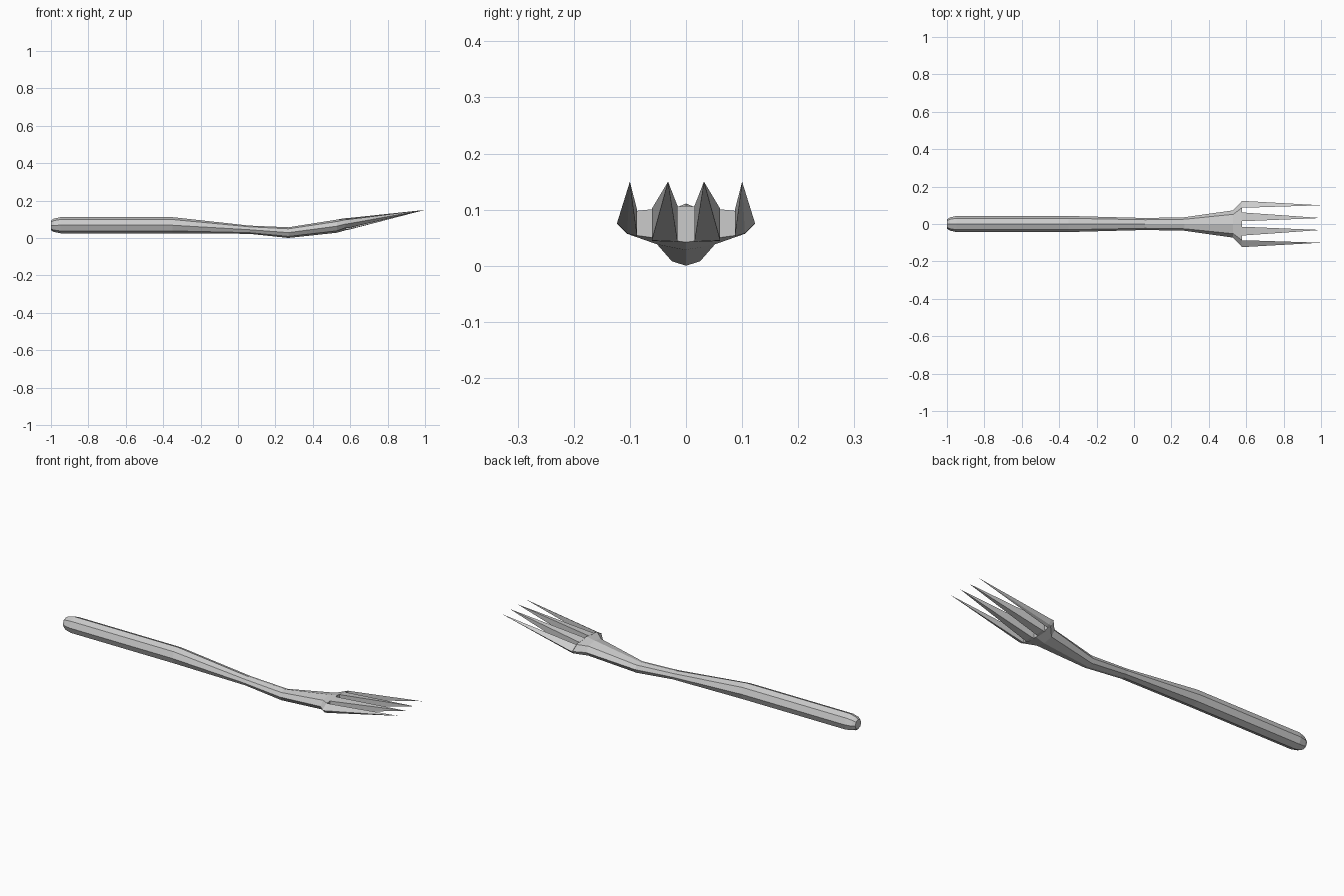
import bpy, bmesh, math

if "Cube" in bpy.data.objects:
    bpy.data.objects.remove(bpy.data.objects["Cube"])


def make_object(name, bm):
    bmesh.ops.recalc_face_normals(bm, faces=bm.faces[:])
    mesh = bpy.data.meshes.new(name)
    bm.to_mesh(mesh)
    bm.free()
    obj = bpy.data.objects.new(name, mesh)
    bpy.context.collection.objects.link(obj)
    return obj


def octagon(half_width, bottom, top):
    mid, h = (bottom + top) / 2, (top - bottom) / 2
    return [(half_width * math.cos(k * math.pi / 4), mid + h * math.sin(k * math.pi / 4))
            for k in range(8)]


def bridge(bm, a, b):
    for i in range(len(a)):
        j = (i + 1) % len(a)
        bm.faces.new((a[i], a[j], b[j], b[i]))


# Head end section: flat octagon, sharper along the sides
HEAD_X = 0.578
TOP = [(0.0, 0.107), (0.087, 0.098), (0.123, 0.075)]
BOTTOM = [(0.0, 0.042), (0.06, 0.044), (0.105, 0.057), (0.123, 0.075)]
head = [(0.123, 0.075), (0.087, 0.098), (0, 0.107), (-0.087, 0.098),
        (-0.123, 0.075), (-0.102, 0.056), (0, 0.042), (0.102, 0.056)]

# Handle, neck and head: x, half width, bottom, top
SECTIONS = [
    (-1.0, 0.025, 0.042, 0.093),
    (-0.985, 0.035, 0.032, 0.103),
    (-0.95, 0.043, 0.025, 0.111),
    (-0.35, 0.043, 0.025, 0.111),
    (0.06, 0.032, 0.022, 0.066),
    (0.27, 0.036, 0.0, 0.057),
    (0.53, 0.073, 0.028, 0.098),
]
bm = bmesh.new()
rings = [[bm.verts.new((x, y, z)) for y, z in octagon(w, b, t)] for x, w, b, t in SECTIONS]
rings.append([bm.verts.new((HEAD_X, y, z)) for y, z in head])
for a, b in zip(rings, rings[1:]):
    bridge(bm, a, b)
bm.faces.new(rings[0])
bm.faces.new(rings[-1])
make_object("handle_and_head", bm)


def height(profile, y):
    for (y0, z0), (y1, z1) in zip(profile, profile[1:]):
        if y <= y1:
            return z0 + (z1 - z0) * (y - y0) / (y1 - y0)
    return profile[-1][1]


# Tines: a short root, then a taper to a point
def tine(name, section, tip_y, side):
    bm = bmesh.new()
    root = [bm.verts.new((HEAD_X - 0.003, side * y, z)) for y, z in section]
    base = [bm.verts.new((0.59, side * y, z + 0.001)) for y, z in section]
    tip = bm.verts.new((1.0, side * tip_y, 0.15))
    bridge(bm, root, base)
    for i in range(len(base)):
        bm.faces.new((base[i], base[(i + 1) % len(base)], tip))
    bm.faces.new(root)
    make_object(name, bm)


inner = [(0.015, height(TOP, 0.015)), (0.061, height(TOP, 0.061)),
         (0.061, height(BOTTOM, 0.061)), (0.015, height(BOTTOM, 0.015))]
outer = [(0.087, height(TOP, 0.087)), (0.123, 0.075), (0.105, 0.057),
         (0.087, height(BOTTOM, 0.087))]
for side, label in ((1, "back"), (-1, "front")):
    tine("inner_tine_" + label, inner, 0.032, side)
    tine("outer_tine_" + label, outer, 0.1, side)
